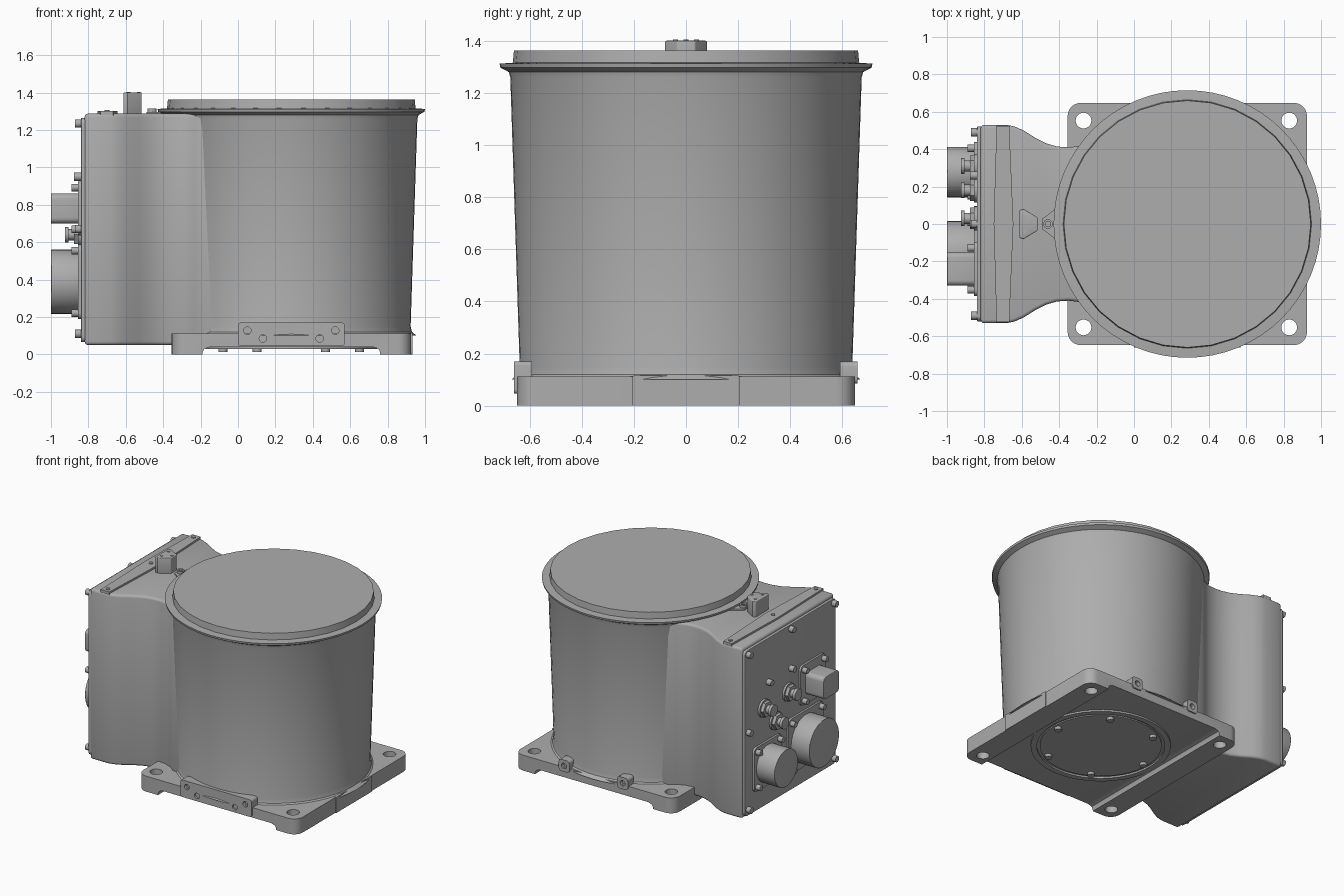
import bpy, bmesh, math
from mathutils import Matrix, Vector

cube = bpy.data.objects.get("Cube")
if cube:
    bpy.data.objects.remove(cube, do_unlink=True)

grey = bpy.data.materials.new("cast_metal_grey")
grey.use_nodes = True
colour = (0.42, 0.42, 0.42, 1)
grey.diffuse_color = colour
grey.node_tree.nodes["Principled BSDF"].inputs["Base Color"].default_value = colour

DRUM_X = 0.285
PANEL = -0.84
# Local frames: the profile plane's two axes, then the extrusion axis
FRAMES = {
    "x": Matrix(((0, 0, 1), (1, 0, 0), (0, 1, 0))),
    "y": Matrix(((1, 0, 0), (0, 0, 1), (0, 1, 0))),
    "z": Matrix.Identity(3),
}


def finish(name, bm, bevel=0.0, cutters=(), angle=30):
    bmesh.ops.recalc_face_normals(bm, faces=bm.faces)
    mesh = bpy.data.meshes.new(name)
    bm.to_mesh(mesh)
    bm.free()
    obj = bpy.data.objects.new(name, mesh)
    bpy.context.scene.collection.objects.link(obj)
    mesh.materials.append(grey)
    bpy.ops.object.select_all(action="DESELECT")
    obj.select_set(True)
    bpy.context.view_layer.objects.active = obj
    for cutter in cutters:
        mod = obj.modifiers.new("cut", "BOOLEAN")
        mod.operation, mod.object, mod.solver = "DIFFERENCE", cutter, "EXACT"
        bpy.ops.object.modifier_apply(modifier=mod.name)
        bpy.data.objects.remove(cutter, do_unlink=True)
    if bevel:
        mod = obj.modifiers.new("round", "BEVEL")
        mod.width, mod.segments = bevel, 3
        mod.limit_method, mod.angle_limit = "ANGLE", math.radians(50)
        bpy.ops.object.modifier_apply(modifier=mod.name)
    bpy.ops.object.select_all(action="DESELECT")
    obj.select_set(True)
    bpy.ops.object.shade_smooth_by_angle(angle=math.radians(angle))
    return obj


def extrude(bm, pts, axis, lo, hi):
    frame = FRAMES[axis]
    ends = [[bm.verts.new(frame @ Vector((a, b, c))) for a, b in pts] for c in (lo, hi)]
    for ring in ends:
        bm.faces.new(ring)
    n = len(pts)
    for i in range(n):
        j = (i + 1) % n
        bm.faces.new((ends[0][i], ends[0][j], ends[1][j], ends[1][i]))


def prism(name, outlines, axis, lo, hi, **kw):
    bm = bmesh.new()
    for pts in outlines:
        extrude(bm, pts, axis, lo, hi)
    return finish(name, bm, **kw)


def circle(a, b, r, n=20):
    return [(a + r * math.cos(math.tau * i / n), b + r * math.sin(math.tau * i / n)) for i in range(n)]


def rounded(a, b, w, h, r, n=6):
    pts = []
    for k, (sx, sy) in enumerate(((1, 1), (-1, 1), (-1, -1), (1, -1))):
        for i in range(n + 1):
            t = math.pi / 2 * (k + i / n)
            pts.append((a + sx * (w / 2 - r) + r * math.cos(t), b + sy * (h / 2 - r) + r * math.sin(t)))
    return pts


def studs(name, spots, axis, r, lo, hi, n=16):
    return prism(name, [circle(a, b, r, n) for a, b in spots], axis, lo, hi)


def lathe(name, profile, x, n):
    bm = bmesh.new()
    rings = [[bm.verts.new((a, b, z)) for a, b in circle(x, 0, r, n)] for r, z in profile]
    for low, high in zip(rings, rings[1:]):
        for i in range(n):
            j = (i + 1) % n
            bm.faces.new((low[i], low[j], high[j], high[i]))
    bm.faces.new(rings[0])
    bm.faces.new(rings[-1])
    return finish(name, bm)


def mirrored(half):
    return half + [(a, -b) for a, b in reversed(half)]


# Drum with its foot fillet and top flange, then the lid
lathe("drum", [(0.67, 0.10), (0.645, 0.12), (0.638, 0.15), (0.674, 1.26), (0.68, 1.28),
               (0.712, 1.297), (0.715, 1.312), (0.66, 1.316)], DRUM_X, 64)
lathe("lid", [(0.665, 1.31), (0.66, 1.362)], DRUM_X, 32)

# Base plate: channel underneath leaves two rails, with four bolt holes
mount_holes = [(x, y) for x in (-0.27, 0.83) for y in (-0.553, 0.553)]
channel = [(-0.19, -0.1), (-0.19, 0.01), (-0.18, 0.03), (-0.15, 0.04),
           (0.72, 0.04), (0.75, 0.03), (0.76, 0.01), (0.76, -0.1)]
cutters = [prism("channel_cutter", [channel], "y", -1, 1),
           studs("hole_cutter", mount_holes, "z", 0.042, -0.2, 0.3, 28)]
prism("base_plate", [rounded(0.285, 0, 1.28, 1.295, 0.07)], "z", 0, 0.112, cutters=cutters)
prism("base_side_pad", [rounded(0, 0.0575, 0.41, 0.115, 0.003, 2)], "x", 0.915, 0.932)

# Underside cover with raised ring and bolts
ring_hole = studs("ring_cutter", [(DRUM_X, 0)], "z", 0.42, 0, 0.2, 48)
prism("bottom_ring", [circle(DRUM_X, 0, 0.46, 48)], "z", 0.028, 0.05, cutters=[ring_hole])
studs("bottom_cover", [(DRUM_X, 0)], "z", 0.40, 0.032, 0.06, 48)
studs("bottom_bolts", circle(DRUM_X, 0, 0.365, 6), "z", 0.024, 0.012, 0.04)

# Front bracket with holes and the two rear lugs
bracket_holes = [(DRUM_X + s * d, z) for s in (-1, 1) for d, z in ((0.235, 0.127), (0.152, 0.085))]
cutter = studs("bracket_cutter", bracket_holes, "y", 0.02, -0.8, -0.63)
prism("front_bracket", [rounded(DRUM_X, 0.108, 0.57, 0.124, 0.015)], "y", -0.66, -0.59, cutters=[cutter])
lugs = [(DRUM_X + s * 0.235, 0.127) for s in (-1, 1)]
cutter = studs("lug_cutter", lugs, "y", 0.02, 0.63, 0.8)
prism("rear_lugs", [rounded(x, z, 0.085, 0.085, 0.02) for x, z in lugs], "y", 0.59, 0.657, cutters=[cutter])

# Electronics housing flowing into the drum
half = [(-0.82, 0.53), (-0.68, 0.53), (-0.64, 0.522), (-0.59, 0.50), (-0.53, 0.462), (-0.47, 0.431),
        (-0.41, 0.414), (-0.35, 0.41), (-0.29, 0.417), (-0.235, 0.44), (-0.19, 0.475), (0.0, 0.475)]
prism("housing", [mirrored(half)], "z", 0.05, 1.287, bevel=0.018, angle=40)
prism("housing_top_strip", [mirrored([(-0.735, 0.525), (-0.75, 0), (-0.735, -0.525)])[:3]
                            + [(-0.667, -0.525), (-0.645, 0), (-0.667, 0.525)]], "z", 1.27, 1.3)
studs("strip_screws", [(-0.7, y) for y in (-0.49, 0, 0.49)], "z", 0.014, 1.29, 1.306)

# Fan-shaped post, vent collar and the raised pad under it
fan = [(-0.612, 0.04), (-0.612, 0.075), (-0.59, 0.08), (-0.515, 0.035)]
prism("top_post", [mirrored(fan)], "z", 1.27, 1.4, bevel=0.005)
studs("post_screws", [(-0.585, -0.04), (-0.585, 0.04), (-0.53, 0)], "z", 0.01, 1.39, 1.404)
prism("collar_pad", [mirrored([(-0.49, 0.03), (-0.46, 0.05), (-0.41, 0.09), (-0.36, 0.15)])], "z", 1.27, 1.297)
cutter = studs("collar_cutter", [(-0.46, 0)], "z", 0.014, 1.3, 1.4)
prism("vent_collar", [circle(-0.46, 0, 0.025)], "z", 1.28, 1.315, cutters=[cutter])

# Connector panel and its screws
prism("connector_panel", [rounded(0, 0.665, 1.04, 1.2, 0.03)], "x", PANEL, -0.81, bevel=0.004)
panel_spots = [(y, z) for y in (-0.49, 0.49) for z in (0.11, 0.67, 1.235)] + [(0, 1.235)]
studs("panel_screws", panel_spots, "x", 0.022, -0.872, PANEL)
studs("panel_studs", [(0, 0.95), (0.26, 0.95)], "x", 0.022, -0.877, PANEL)

# Large connectors: flange plate, four screws and a protruding cap
connectors = {
    "large_round": (-0.157, 0.388, 0.40, circle(-0.157, 0.388, 0.172, 40)),
    "small_round": (0.278, 0.372, 0.32, circle(0.278, 0.372, 0.135, 40)),
    "square": (-0.24, 0.78, 0.29, rounded(-0.24, 0.78, 0.18, 0.16, 0.03)),
}
for name, (y, z, size, cap) in connectors.items():
    prism(name + "_connector_flange", [rounded(y, z, size, size, 0.035)], "x", -0.855, -0.83)
    prism(name + "_connector_cap", [cap], "x", -1.0, -0.84, bevel=0.004)
    d = size / 2 - 0.033
    studs(name + "_connector_screws", [(y + i * d, z + j * d) for i in (-1, 1) for j in (-1, 1)],
          "x", 0.02, -0.89, PANEL)

# Three small fittings: washer, hex nut, stem and knurled tip
fittings = [(0.31, 0.78), (0.18, 0.64), (0.03, 0.79)]
for part, r, depth, sides in (("washers", 0.065, 0.855, 28), ("nuts", 0.057, 0.878, 6),
                              ("stems", 0.03, 0.915, 20), ("tips", 0.042, 0.905, 20)):
    studs("fitting_" + part, fittings, "x", r, -depth if part != "tips" else -0.925,
          PANEL if part != "tips" else -0.905, sides)
